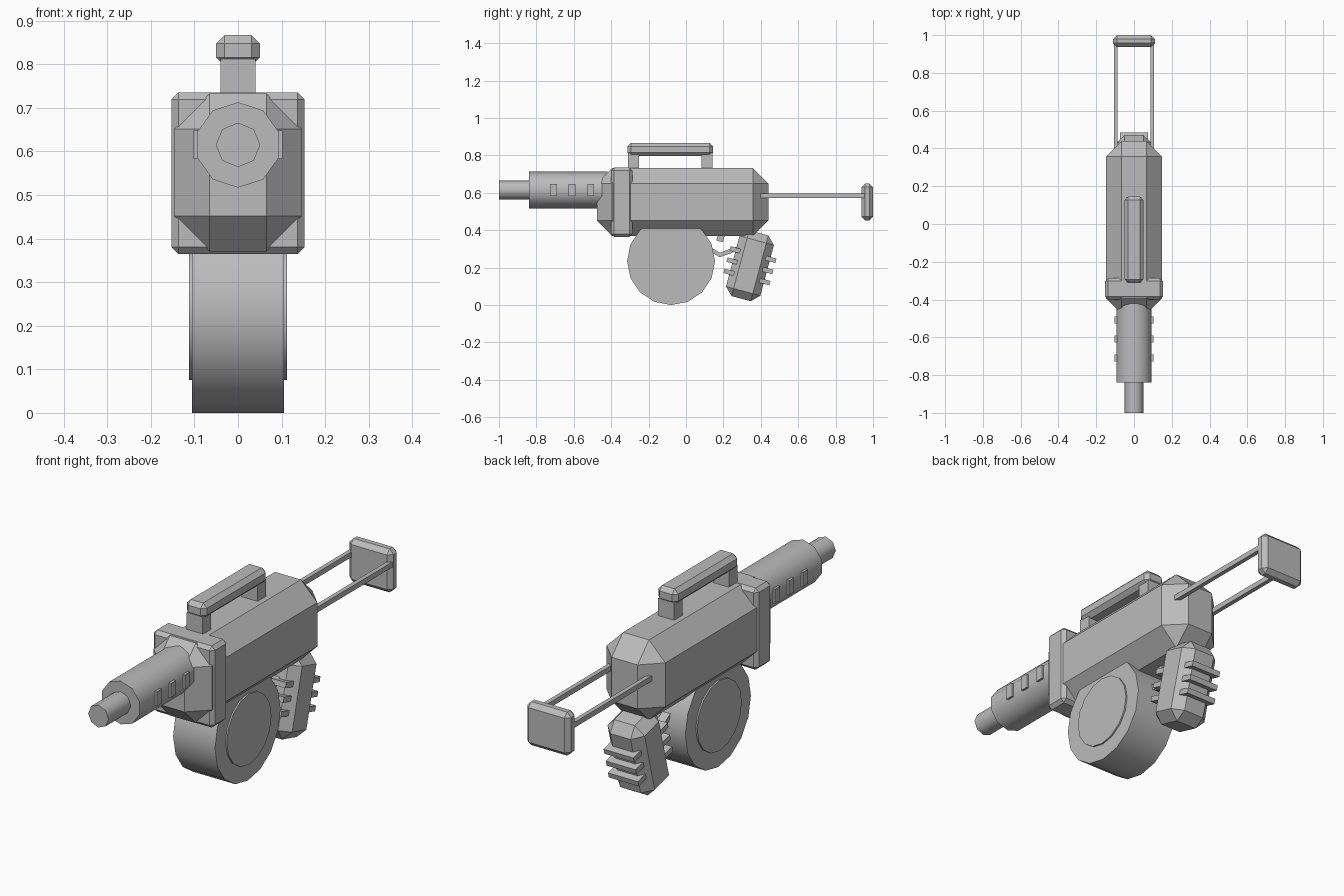
import bpy
import bmesh
from math import radians, pi
from mathutils import Matrix, Vector

default = bpy.data.objects.get("Cube")
if default:
    bpy.data.objects.remove(default)

GREY = (0.5, 0.5, 0.5, 1.0)
metal = bpy.data.materials.new("grey metal")
metal.use_nodes = True
metal.diffuse_color = GREY
metal.node_tree.nodes["Principled BSDF"].inputs["Base Color"].default_value = GREY


def finish(name, bm, smooth=None):
    mesh = bpy.data.meshes.new(name)
    bmesh.ops.recalc_face_normals(bm, faces=bm.faces)
    bm.to_mesh(mesh)
    bm.free()
    mesh.materials.append(metal)
    obj = bpy.data.objects.new(name, mesh)
    bpy.context.collection.objects.link(obj)
    if smooth:
        bpy.ops.object.select_all(action="DESELECT")
        obj.select_set(True)
        bpy.context.view_layer.objects.active = obj
        bpy.ops.object.shade_smooth_by_angle(angle=radians(smooth))
    return obj


def box(name, x, y, z, bevel=0, matrix=None):
    """Box from (min, max) ranges with optional flat chamfers."""
    bm = bmesh.new()
    bmesh.ops.create_cube(bm, size=1)
    for v in bm.verts:
        v.co = Vector([lo + (hi - lo) * (c + 0.5)
                       for c, (lo, hi) in zip(v.co, (x, y, z))])
    if bevel:
        bmesh.ops.bevel(bm, geom=bm.edges[:], offset=bevel, segments=1,
                        affect="EDGES", profile=0.5)
    if matrix:
        bm.transform(matrix)
    return finish(name, bm)


def cylinder(name, radius, sides, length, centre, axis, smooth=50):
    """Cylinder along x or y with one corner pointing straight up."""
    bm = bmesh.new()
    bmesh.ops.create_cone(bm, cap_ends=True, segments=sides, radius1=radius,
                          radius2=radius, depth=length)
    first = max(bm.verts, key=lambda v: v.co.y).co
    bm.transform(Matrix.Rotation(pi / 2 - Vector((first.x, first.y)).angle_signed(
        Vector((1, 0))), 4, "Z"))
    bm.transform(Matrix.Rotation(pi / 2, 4, "X"))
    if axis == "X":
        bm.transform(Matrix.Rotation(pi / 2, 4, "Z"))
    bm.transform(Matrix.Translation(centre))
    return finish(name, bm, smooth)


# Receiver and the collar round its front
box("receiver", (-0.147, 0.147), (-0.477, 0.44), (0.37, 0.733), 0.082)
box("front_collar", (-0.153, 0.153), (-0.4, -0.287), (0.365, 0.735), 0.016)

# Barrel, shroud and side vents
cylinder("muzzle", 0.051, 8, 0.2, (0, -0.9, 0.615), "Y")
cylinder("barrel_shroud", 0.098, 10, 0.42, (0, -0.63, 0.615), "Y")
for side, label in ((1, "left"), (-1, "right")):
    for i in range(3):
        y = -0.709 + 0.1 * i
        box(f"{label}_vent_{i + 1}", sorted((side * 0.08, side * 0.102)),
            (y - 0.018, y + 0.018), (0.583, 0.648))

# Drum magazine with raised side discs
cylinder("drum", 0.235, 16, 0.21, (0, -0.08, 0.235), "X")
cylinder("drum_disc", 0.16, 16, 0.224, (0, -0.08, 0.235), "X")

# Carrying handle
box("handle_bar", (-0.05, 0.05), (-0.313, 0.145), (0.797, 0.867), 0.019)
for label, y in (("front", -0.31), ("rear", 0.082)):
    box(f"{label}_handle_post", (-0.04, 0.04), (y, y + 0.06), (0.7, 0.812))

# Shoulder stock
for side, label in ((1, "left"), (-1, "right")):
    x = side * 0.097
    box(f"{label}_stock_rod", (x - 0.01, x + 0.01), (0.36, 0.96), (0.573, 0.597))
box("shoulder_plate", (-0.11, 0.11), (0.937, 1.0), (0.453, 0.65), 0.02)

# Raked pistol grip with ribs
rake = Matrix.Translation((0, 0.342, 0.21)) @ Matrix.Rotation(radians(-15), 4, "X")
box("grip", (-0.093, 0.093), (-0.095, 0.095), (-0.182, 0.182), 0.042, rake)
for i in range(3):
    z = 0.062 * (i - 1)
    box(f"grip_rib_{i + 1}", (-0.075, 0.075), (-0.127, 0.127),
        (z - 0.012, z + 0.012), 0, rake)

# Trigger and its guard
tilt = Matrix.Translation((0, 0.185, 0.36)) @ Matrix.Rotation(radians(-15), 4, "X")
box("trigger", (-0.015, 0.015), (-0.018, 0.018), (-0.02, 0.04), 0, tilt)

bm = bmesh.new()
path = [(0.12, 0.305), (0.18, 0.268), (0.27, 0.3)]
rings = [[bm.verts.new((x, y, z + dz)) for x, dz in
          ((-0.02, -0.012), (0.02, -0.012), (0.02, 0.012), (-0.02, 0.012))]
         for y, z in path]
for a, b in zip(rings, rings[1:]):
    for k in range(4):
        n = (k + 1) % 4
        bm.faces.new((a[k], a[n], b[n], b[k]))
bm.faces.new(rings[0])
bm.faces.new(rings[-1])
finish("trigger_guard", bm)
